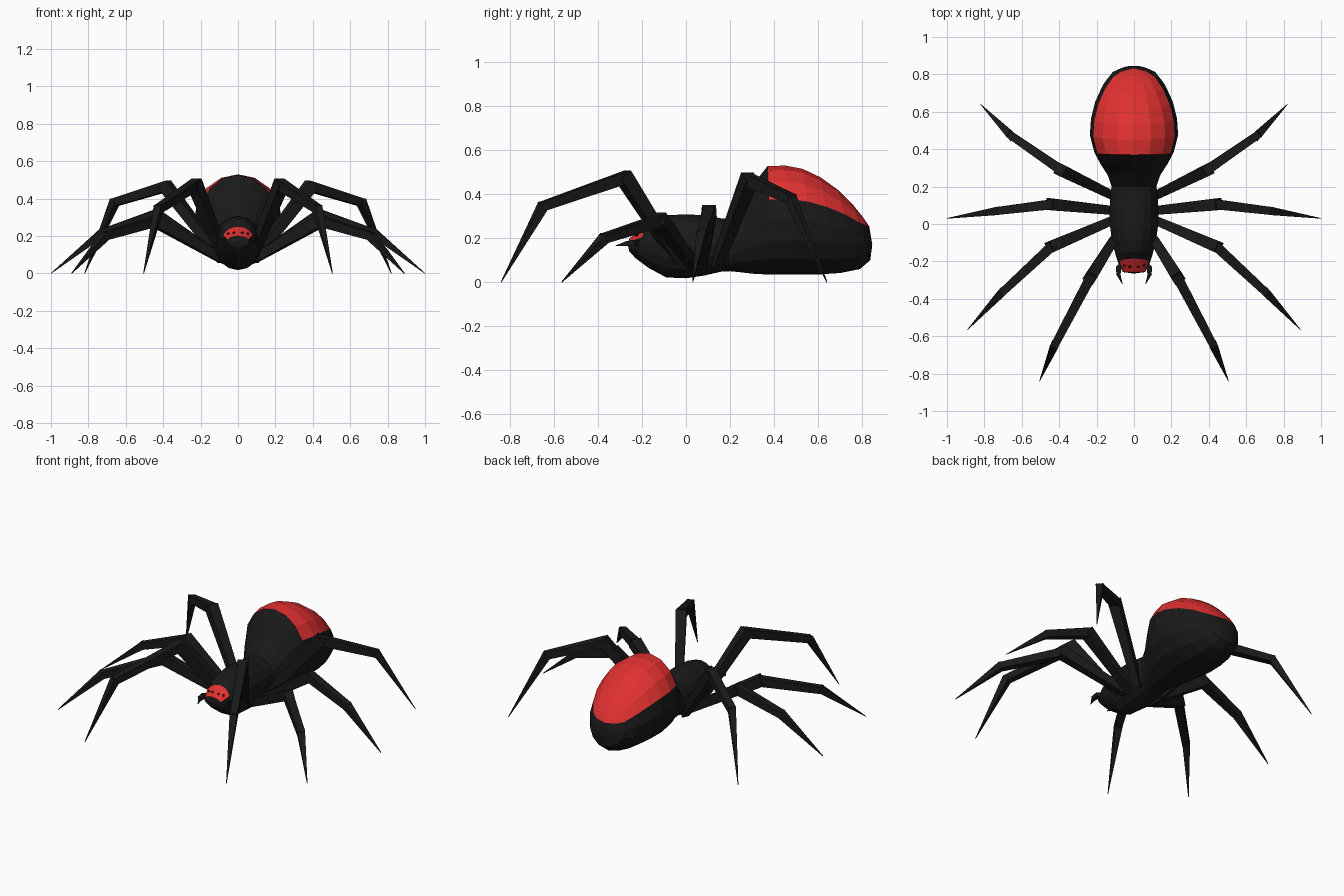
import bpy, bmesh, math
from mathutils import Vector

if "Cube" in bpy.data.objects:
    bpy.data.objects.remove(bpy.data.objects["Cube"])


def material(name, rgb):
    m = bpy.data.materials.new(name)
    m.diffuse_color = (*rgb, 1)
    m.use_nodes = True
    m.node_tree.nodes["Principled BSDF"].inputs["Base Color"].default_value = m.diffuse_color
    return m


BLACK = material("black", (0.01, 0.01, 0.01))
RED = material("red", (0.75, 0.03, 0.03))


def finish(bm, name, mats):
    bmesh.ops.recalc_face_normals(bm, faces=bm.faces)
    me = bpy.data.meshes.new(name)
    bm.to_mesh(me)
    bm.free()
    for m in mats:
        me.materials.append(m)
    ob = bpy.data.objects.new(name, me)
    bpy.context.collection.objects.link(ob)
    return ob


def tapered_box(bm, p, q, wp, wq):
    """Square bar from p to q with end widths wp and wq."""
    p, q = Vector(p), Vector(q)
    d = (q - p).normalized()
    side = d.cross(Vector((0, 0, 1))).normalized()
    up = side.cross(d)
    ends = [[bm.verts.new(c + (side * a + up * b) * w / 2)
             for a, b in ((1, 1), (-1, 1), (-1, -1), (1, -1))]
            for c, w in ((p, wp), (q, wq))]
    for i in range(4):
        j = (i + 1) % 4
        bm.faces.new((ends[0][i], ends[0][j], ends[1][j], ends[1][i]))
    bm.faces.new(ends[0])
    bm.faces.new(ends[1])


# Body: lofted rings (top y, top z, bottom y, bottom z, half width)
RINGS = [
    (-.257, .200, -.257, .140, .060),
    (-.185, .250, -.230, .110, .085),
    (-.150, .285, -.170, .065, .100),
    (-.080, .305, -.090, .022, .118),
    (.000, .308, .000, .018, .130),
    (.080, .305, .080, .030, .130),
    (.160, .290, .160, .048, .127),
    (.200, .290, .200, .050, .120),
    (.270, .370, .250, .045, .140),
    (.325, .470, .320, .037, .180),
    (.370, .527, .395, .035, .212),
    (.450, .530, .500, .035, .236),
    (.530, .515, .600, .035, .230),
    (.610, .477, .700, .042, .207),
    (.690, .420, .790, .060, .168),
    (.760, .350, .837, .100, .122),
    (.800, .300, .846, .170, .075),
]
N = 16
bm = bmesh.new()
loops = []
for ty, tz, by, bz, w in RINGS:
    ring = []
    for i in range(N):
        a = 2 * math.pi * i / N
        s = (1 + math.sin(a)) / 2
        ring.append(bm.verts.new((w * math.cos(a), by + (ty - by) * s, bz + (tz - bz) * s)))
    loops.append(ring)
nose = bm.verts.new((0, -.265, .17))
tail = bm.verts.new((0, .832, .255))
for k in range(len(loops)):
    for i in range(N):
        j = (i + 1) % N
        if k + 1 < len(loops):
            f = bm.faces.new((loops[k][i], loops[k][j], loops[k + 1][j], loops[k + 1][i]))
        else:
            f = bm.faces.new((loops[k][i], loops[k][j], tail))
        # red face patch and red abdomen back
        if 1 <= i <= 6 and (k == 0 or k >= 10):
            f.material_index = 1
for i in range(N):
    bm.faces.new((loops[0][i], nose, loops[0][(i + 1) % N]))
body = finish(bm, "body", [BLACK, RED])
bpy.context.view_layer.update()

# Eyes set on the red face patch
bm = bmesh.new()
for x, z in ((-.052, .212), (-.022, .217), (.022, .217), (.052, .212)):
    hit, loc, _, _ = body.ray_cast(Vector((x, -1, z)), Vector((0, 1, 0)))
    if hit:
        geo = bmesh.ops.create_icosphere(bm, subdivisions=1, radius=.008)
        bmesh.ops.translate(bm, verts=geo["verts"], vec=loc)
finish(bm, "eyes", [BLACK])

# Legs: base, knee, ankle, tip on the right side, mirrored
LEGS = {
    "front_leg": ((.08, -.04, .10), (.23, -.28, .475), (.425, -.65, .345), (.505, -.84, 0)),
    "front_middle_leg": ((.09, .03, .08), (.44, -.12, .28), (.71, -.37, .20), (.89, -.565, 0)),
    "rear_middle_leg": ((.09, .07, .08), (.44, .105, .315), (.73, .07, .215), (1.0, .03, 0)),
    "rear_leg": ((.09, .14, .08), (.385, .285, .465), (.66, .475, .38), (.82, .64, 0)),
}
WIDTHS = ((.045, .064), (.054, .042), (.044, .003))
# Fangs curve forward and inward
FANG = ((.055, -.20, .175), (.082, -.235, .178), (.083, -.27, .175), (.062, -.32, .165))
FANG_W = ((.024, .028), (.028, .022), (.022, .003))

for label, sx in (("right", 1), ("left", -1)):
    parts = [(n, pts, WIDTHS) for n, pts in LEGS.items()] + [("fang", FANG, FANG_W)]
    for name, pts, widths in parts:
        bm = bmesh.new()
        pts = [Vector((x * sx, y, z)) for x, y, z in pts]
        for k, (wa, wb) in enumerate(widths):
            # each segment starts and ends slightly past its joint
            d = (pts[k + 1] - pts[k]).normalized()
            over = wb * .25 if k < 2 else 0
            tapered_box(bm, pts[k] - d * wa * .25, pts[k + 1] + d * over, wa, wb)
        finish(bm, f"{label}_{name}", [BLACK])
